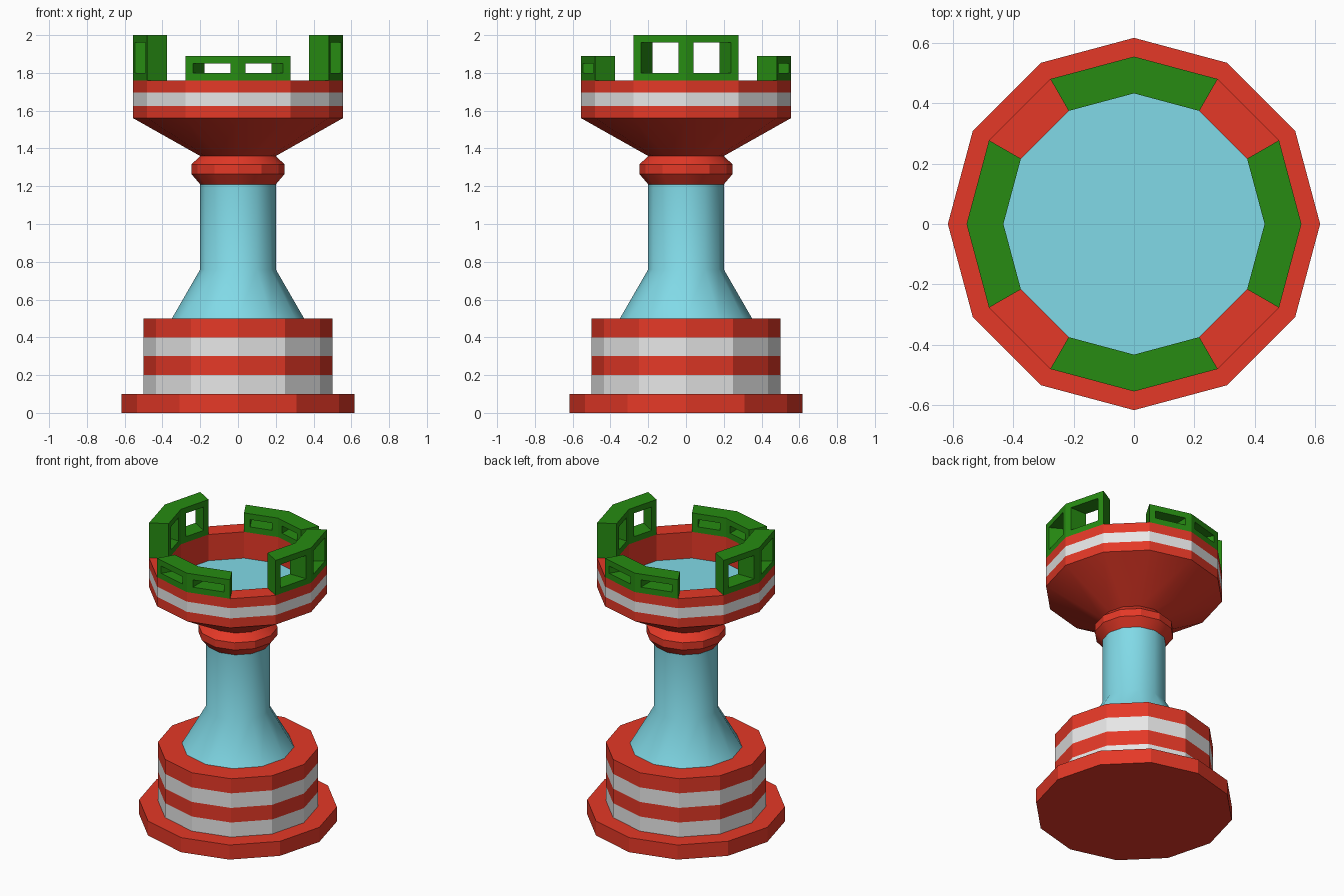
import bpy
import bmesh
from math import cos, sin, radians

SIDES = 12
RIM_OUT, RIM_IN, RIM_TOP = 0.555, 0.433, 1.76

cube = bpy.data.objects.get("Cube")
if cube:
    bpy.data.objects.remove(cube, do_unlink=True)


def make_material(name, rgb):
    mat = bpy.data.materials.new(name)
    mat.use_nodes = True
    mat.diffuse_color = (*rgb, 1)
    mat.node_tree.nodes["Principled BSDF"].inputs["Base Color"].default_value = (*rgb, 1)
    return mat


MATS = {
    "red": make_material("red", (0.78, 0.04, 0.02)),
    "white": make_material("white", (0.8, 0.8, 0.8)),
    "blue": make_material("light blue", (0.22, 0.70, 0.80)),
    "green": make_material("green", (0.02, 0.26, 0.006)),
}


def polar(radius, degrees, z):
    a = radians(degrees)
    return (radius * cos(a), radius * sin(a), z)


def finish(bm, name, colours, smooth_angle):
    bmesh.ops.remove_doubles(bm, verts=bm.verts, dist=0.0001)
    bmesh.ops.recalc_face_normals(bm, faces=bm.faces)
    mesh = bpy.data.meshes.new(name)
    bm.to_mesh(mesh)
    bm.free()
    for c in colours:
        mesh.materials.append(MATS[c])
    obj = bpy.data.objects.new(name, mesh)
    bpy.context.collection.objects.link(obj)
    bpy.ops.object.select_all(action="DESELECT")
    obj.select_set(True)
    bpy.context.view_layer.objects.active = obj
    bpy.ops.object.shade_smooth_by_angle(angle=radians(smooth_angle))
    return obj


def lathe(name, profile, bands, smooth_angle=29):
    """Turn a (radius, z) profile; bands colour each span, then the end caps."""
    colours = list(dict.fromkeys(bands))
    bm = bmesh.new()
    rings = [[bm.verts.new(polar(r, 360 * i / SIDES, z)) for i in range(SIDES)]
             for r, z in profile]
    for low, high, band in zip(rings, rings[1:], bands):
        for i in range(SIDES):
            j = (i + 1) % SIDES
            face = bm.faces.new((low[i], low[j], high[j], high[i]))
            face.material_index = colours.index(band)
    for ring, band in ((rings[0], bands[-2]), (rings[-1], bands[-1])):
        bm.faces.new(ring).material_index = colours.index(band)
    return finish(bm, name, colours, smooth_angle)


# Foot and striped drum
lathe("foot", [(0.617, 0), (0.617, 0.1)], ["red"] * 3)
lathe("striped_drum", [(0.5, 0.1 * k) for k in range(1, 6)],
      ["white", "red", "white", "red", "white", "red"])

# Shaft with flared skirt
lathe("shaft", [(0.35, 0.5), (0.2, 0.76), (0.2, 1.21)], ["blue"] * 4, 31)

# Collar under the crown
lathe("collar", [(0.2, 1.21), (0.247, 1.265), (0.247, 1.315), (0.2, 1.36)], ["red"] * 5)

# Crown bowl with a white stripe and a sunken floor
lathe("crown",
      [(0.2, 1.36), (RIM_OUT, 1.56), (RIM_OUT, 1.625), (RIM_OUT, 1.695),
       (RIM_OUT, RIM_TOP), (RIM_IN, RIM_TOP), (RIM_IN, 1.58)],
      ["red", "red", "white", "red", "red", "red", "red", "blue"])


def window_loops(bm, radius, a0, a1, top, border=0.04):
    """Outline of one wall panel and the inset outline of its window."""
    width = 2 * radius * sin(radians(a1 - a0) / 2)
    start, end = polar(radius, a0, 0), polar(radius, a1, 0)

    def corners(inset):
        pts = []
        for t, z in ((inset, RIM_TOP + inset), (width - inset, RIM_TOP + inset),
                     (width - inset, top - inset), (inset, top - inset)):
            f = t / width
            pts.append(bm.verts.new((start[0] + f * (end[0] - start[0]),
                                     start[1] + f * (end[1] - start[1]), z)))
        return pts

    return corners(0), corners(border)


def battlement(name, centre, top):
    bm = bmesh.new()
    for a0, is_first in ((centre - 30, True), (centre, False)):
        out, out_hole = window_loops(bm, RIM_OUT, a0, a0 + 30, top)
        inn, inn_hole = window_loops(bm, RIM_IN, a0, a0 + 30, top)
        hidden = 1 if is_first else 3      # joint between the two panels
        for i in range(4):
            j = (i + 1) % 4
            bm.faces.new((out[i], out[j], out_hole[j], out_hole[i]))
            bm.faces.new((inn[j], inn[i], inn_hole[i], inn_hole[j]))
            bm.faces.new((out_hole[i], out_hole[j], inn_hole[j], inn_hole[i]))
            if i != hidden:
                bm.faces.new((out[j], out[i], inn[i], inn[j]))
    finish(bm, name, ["green"], 29)


# Low battlements front and back, tall ones at the sides
battlement("battlement_left", 0, 2.0)
battlement("battlement_back", 90, 1.89)
battlement("battlement_right", 180, 2.0)
battlement("battlement_front", 270, 1.89)
